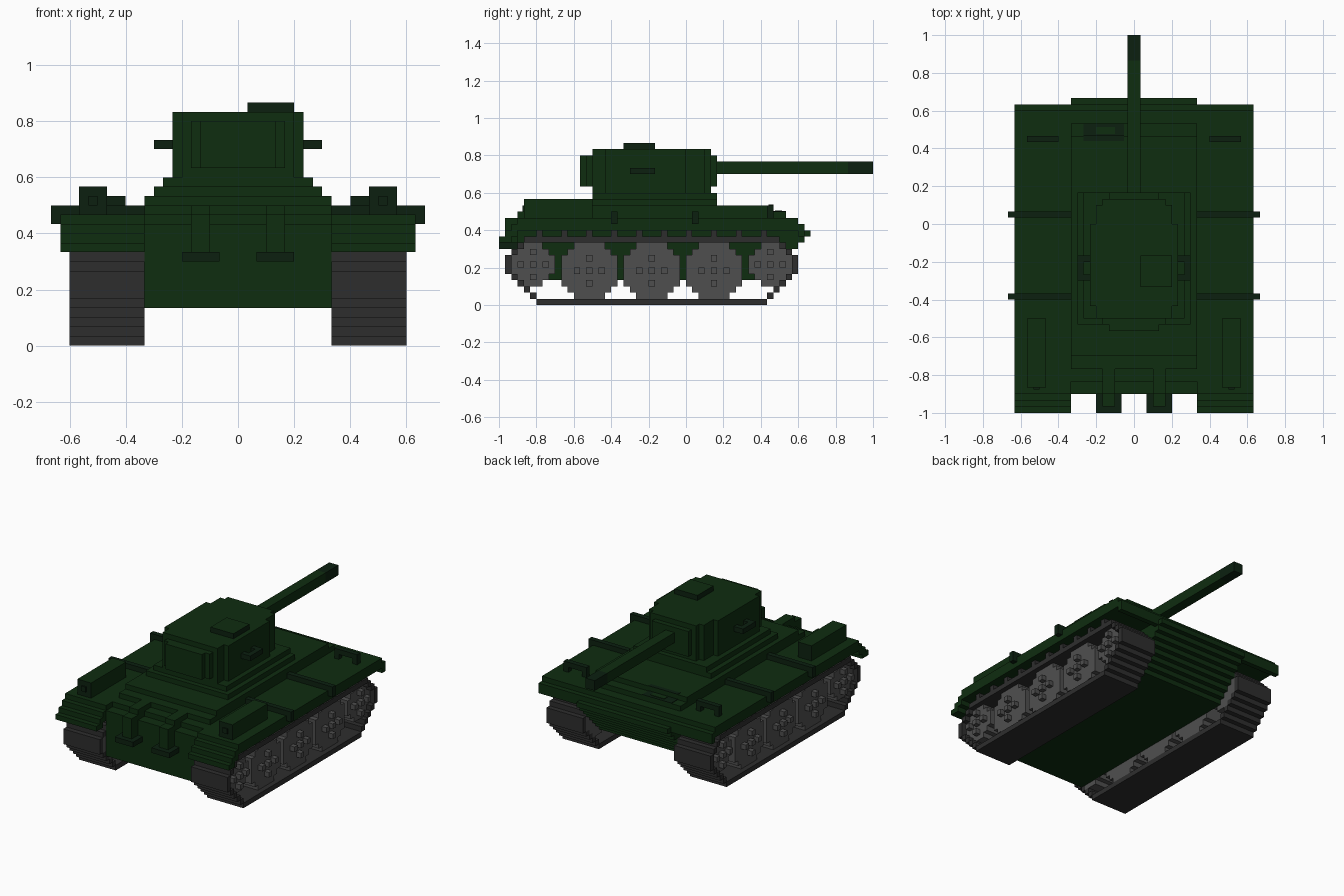
import bpy, bmesh
from mathutils import Vector

U = 1 / 30  # one block

cube = bpy.data.objects.get("Cube")
if cube:
    bpy.data.objects.remove(cube, do_unlink=True)


def material(name, rgb):
    m = bpy.data.materials.new(name)
    m.use_nodes = True
    col = (*rgb, 1)
    m.diffuse_color = col
    bsdf = m.node_tree.nodes["Principled BSDF"]
    bsdf.inputs["Base Color"].default_value = col
    bsdf.inputs["Roughness"].default_value = 0.9
    return m


GREEN = material("army green", (0.0045, 0.026, 0.005))
DARK = material("dark green", (0.0035, 0.0145, 0.005))
WHEEL = material("wheel grey", (0.078, 0.078, 0.078))
TRACK = material("track grey", (0.027, 0.027, 0.027))


def finish(name, bm, mats, rule=None):
    bmesh.ops.recalc_face_normals(bm, faces=bm.faces)
    if rule:
        for f in bm.faces:
            f.material_index = rule(f.normal)
    bmesh.ops.scale(bm, vec=(U, U, U), verts=bm.verts)
    me = bpy.data.meshes.new(name)
    bm.to_mesh(me)
    bm.free()
    for m in mats:
        me.materials.append(m)
    ob = bpy.data.objects.new(name, me)
    bpy.context.scene.collection.objects.link(ob)
    return ob


def add_box(bm, x0, x1, y0, y1, z0, z1):
    vs = bmesh.ops.create_cube(bm, size=1)["verts"]
    for v in vs:
        v.co = Vector(((x0 + x1) / 2 + v.co.x * (x1 - x0),
                       (y0 + y1) / 2 + v.co.y * (y1 - y0),
                       (z0 + z1) / 2 + v.co.z * (z1 - z0)))


def boxes(name, items, mat, both=False):
    """Blocks (x0,x1,y0,y1,z0,z1) joined into one part, optionally on both sides."""
    bm = bmesh.new()
    for b in items:
        add_box(bm, *b)
        if both:
            add_box(bm, -b[1], -b[0], *b[2:])
    return finish(name, bm, [mat])


def add_prism(bm, rows, place, e0, e1):
    """Extrude a stepped outline; rows are (start, end, low, high)."""
    pts = []
    for s, e, lo, hi in rows:
        pts += [(hi, s), (hi, e)]
    for s, e, lo, hi in reversed(rows):
        pts += [(lo, e), (lo, s)]
    pts = [p for i, p in enumerate(pts) if p != pts[i - 1]]
    f = bm.faces.new([bm.verts.new(place(a, b, e0)) for a, b in pts])
    ext = bmesh.ops.extrude_face_region(bm, geom=[f])
    d = Vector(place(0, 0, e1)) - Vector(place(0, 0, e0))
    bmesh.ops.translate(bm, vec=d, verts=[g for g in ext["geom"] if isinstance(g, bmesh.types.BMVert)])


def prism(name, rows, place, e0, e1, mat, both=False):
    bm = bmesh.new()
    add_prism(bm, rows, place, e0, e1)
    if both:
        add_prism(bm, rows, place, -e1, -e0)
    return finish(name, bm, [mat])


def side_rows(a, b, e):  # rows stacked in z, extents in y, depth in x
    return (e, a, b)


def side_cols(a, b, e):  # columns along y, extents in z, depth in x
    return (e, b, a)


def plan_rows(a, b, e):  # rows along y, extents in x, depth in z
    return (a, b, e)


# Hull: sloping rear and stepped front deck
front = [-27] * 9 + [-25, -23, -21]
rear = [13, 14, 15, 16, 17, 18, 19, 20, 19, 18, 16, 14]
prism("hull", [(4 + i, 5 + i, f, r) for i, (f, r) in enumerate(zip(front, rear))],
      side_rows, -10, 10, GREEN)

# Fenders with drooping ends
prism("fenders", [(-30, -29, 10, 11), (-29, -28, 10, 12), (-28, -27, 11, 13),
                  (-27, 17, 12, 14), (17, 18, 12, 14), (18, 19, 11, 13)],
      side_cols, 10, 19, GREEN, True)

# Fender fittings
boxes("fender_braces", [(10, 20, 1, 2, 13, 15), (10, 20, -12, -11, 13, 15)], DARK, True)
boxes("fender_handles", [(12, 17, 13, 14, 15, 16), (12, 13, 13, 14, 14, 15),
                         (16, 17, 13, 14, 14, 15)], DARK, True)
bm = bmesh.new()
for s in (-1, 1):
    add_box(bm, s * 15.5 - 1.5, s * 15.5 + 1.5, -26, -15, 14, 17)
finish("stowage_boxes", bm, [GREEN, DARK], lambda n: int(abs(n.y) > 0.5))
boxes("box_latches", [(15, 16, -26.25, -26, 15, 16)], DARK, True)

# Exhaust pipes bending down over the front plate
boxes("exhaust_pipes", [(3, 5, -27, -23, 13, 15), (3, 5, -29, -27, 10, 14)], GREEN, True)
boxes("exhaust_outlets", [(2, 6, -30, -27, 9, 10)], DARK, True)

# Grille on the rear deck
boxes("deck_grille", [(-8, -1.6, 13.2, 14.05, 16, 16.1), (-8, -1.6, 14, 16, 15, 15.1)], DARK)
boxes("grille_centre", [(-6, -3, 14.3, 15.4, 15, 15.2)], GREEN)

# Turret on its stepped ring
boxes("turret_ring", [(-9, 9, -16, 5, 16, 17), (-8, 8, -15, 5, 17, 18)], GREEN)
prism("turret", [(-15, -13, -6, 6), (-13, 0, -7, 7), (0, 3, -6, 6), (3, 4, -5, 5)],
      plan_rows, 18, 25, GREEN)
prism("turret_bustle", [(-17, -16, -4, 4), (-16, -15, -5, 5)], plan_rows, 19, 24, GREEN)
boxes("gun_mantlet", [(-4, 4, 4, 5, 19, 24)], GREEN)
boxes("turret_handles", [(8, 9, -9, -5, 21, 22), (7, 8, -9, -8, 21, 22),
                         (7, 8, -6, -5, 21, 22)], DARK, True)
bm = bmesh.new()
add_box(bm, 1, 6, -10, -5, 25, 26)
finish("hatch", bm, [GREEN, DARK], lambda n: int(n.z < 0.5))

# Gun
boxes("gun_barrel", [(-1, 1, 5, 26, 21, 23)], GREEN)
boxes("gun_muzzle", [(-1, 1, 26, 30, 21, 23)], DARK)

# Track loop: front half steps mirrored to the rear about y = -5.5
steps = [(-25, -24, 1, 2), (-26, -25, 2, 3), (-27, -26, 3, 4), (-28, -27, 4, 5),
         (-29, -28, 5, 8), (-28, -27, 8, 9), (-27, -26, 9, 10)]
loop = [(-24, 13, 0, 1), (-26, 15, 10, 11)]
for y0, y1, z0, z1 in steps:
    loop += [(y0, y1, z0, z1), (-11 - y1, -11 - y0, z0, z1)]
boxes("tracks", [(10, 18, *c) for c in loop], TRACK, True)
boxes("track_teeth", [(10, 18, y, y + 1, 11, 12) for y in range(-24, 15, 4)], TRACK, True)


# Road wheels: stepped discs with five raised bolts
def wheel(name, y, z, size):
    half = [size / 2 - 2, size / 2 - 1]
    widths = half + [size / 2] * (size - 4) + half[::-1]
    z0 = z - size / 2
    rows = [(z0 + i, z0 + i + 1, y - w, y + w) for i, w in enumerate(widths)]
    prism(name, rows, side_rows, 10, 17, WHEEL, True)
    boxes(name + "_bolts", [(17, 18, y + a - .5, y + a + .5, z + b - .5, z + b + .5)
                            for a, b in ((0, 0), (2, 0), (-2, 0), (0, 2), (0, -2))], WHEEL, True)


wheel("front_wheels", -24.5, 6.5, 7)
for i, y in enumerate((-15.5, -5.5, 4.5)):
    wheel(f"road_wheels_{i + 1}", y, 5.5, 9)
wheel("rear_wheels", 13.5, 6.5, 7)
